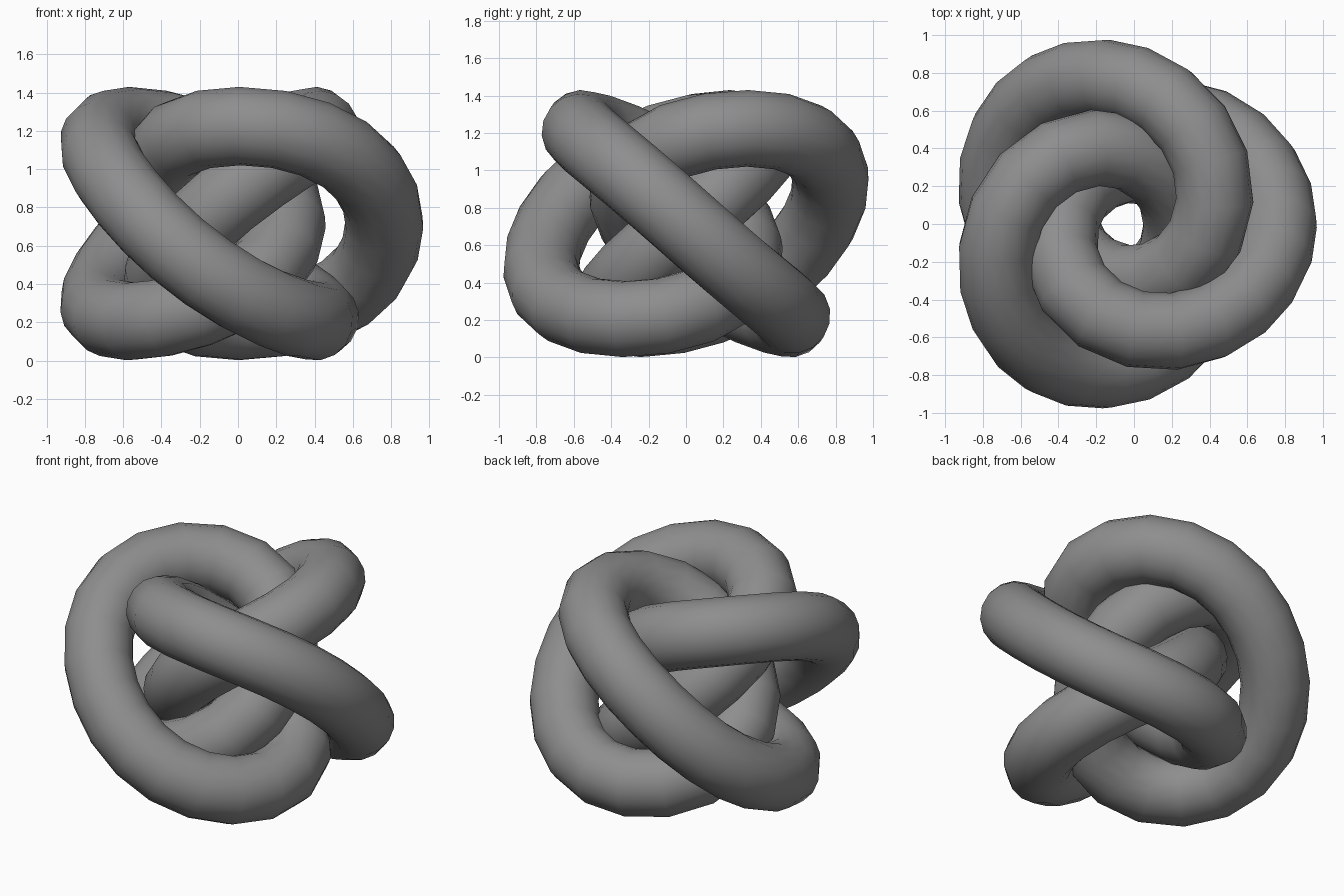
import bpy
from math import sin, cos, pi, radians

if "Cube" in bpy.data.objects:
    bpy.data.objects.remove(bpy.data.objects["Cube"])

R, SWING, RISE, TUBE = 0.56, 0.255, 0.51, 0.205   # mean radius, in/out swing, up/down swing, tube radius
LAG = radians(36)                                 # slows the turn outside, quickens it inside
LOOPS, TURNS, SEGS = 3, 4, 24                     # three loops over four turns, 24 steps per loop
X_SHIFT, Z_MID = -0.05, 0.715

# closed knotted path
cu = bpy.data.curves.new("knotted_tube", 'CURVE')
cu.dimensions = '3D'
cu.bevel_depth = TUBE
cu.bevel_resolution = 6
sp = cu.splines.new('POLY')
sp.points.add(LOOPS * SEGS - 1)
for i, p in enumerate(sp.points):
    t = 2 * pi * i / SEGS
    r = R + SWING * cos(t)
    a = -(t * TURNS / LOOPS - LAG * sin(t))
    p.co = (X_SHIFT + r * cos(a), r * sin(a), Z_MID + RISE * sin(t), 1)
sp.use_cyclic_u = True
sp.use_smooth = True

# turn the tube into a smooth mesh
ob = bpy.data.objects.new("knotted_tube", cu)
bpy.context.collection.objects.link(ob)
ob.select_set(True)
bpy.context.view_layer.objects.active = ob
bpy.ops.object.convert(target='MESH')
bpy.ops.object.shade_smooth()

# dark grey
mat = bpy.data.materials.new("dark_grey")
mat.diffuse_color = (0.27, 0.27, 0.27, 1)
mat.use_nodes = True
mat.node_tree.nodes["Principled BSDF"].inputs["Base Color"].default_value = mat.diffuse_color
bpy.context.object.data.materials.clear()
bpy.context.object.data.materials.append(mat)
